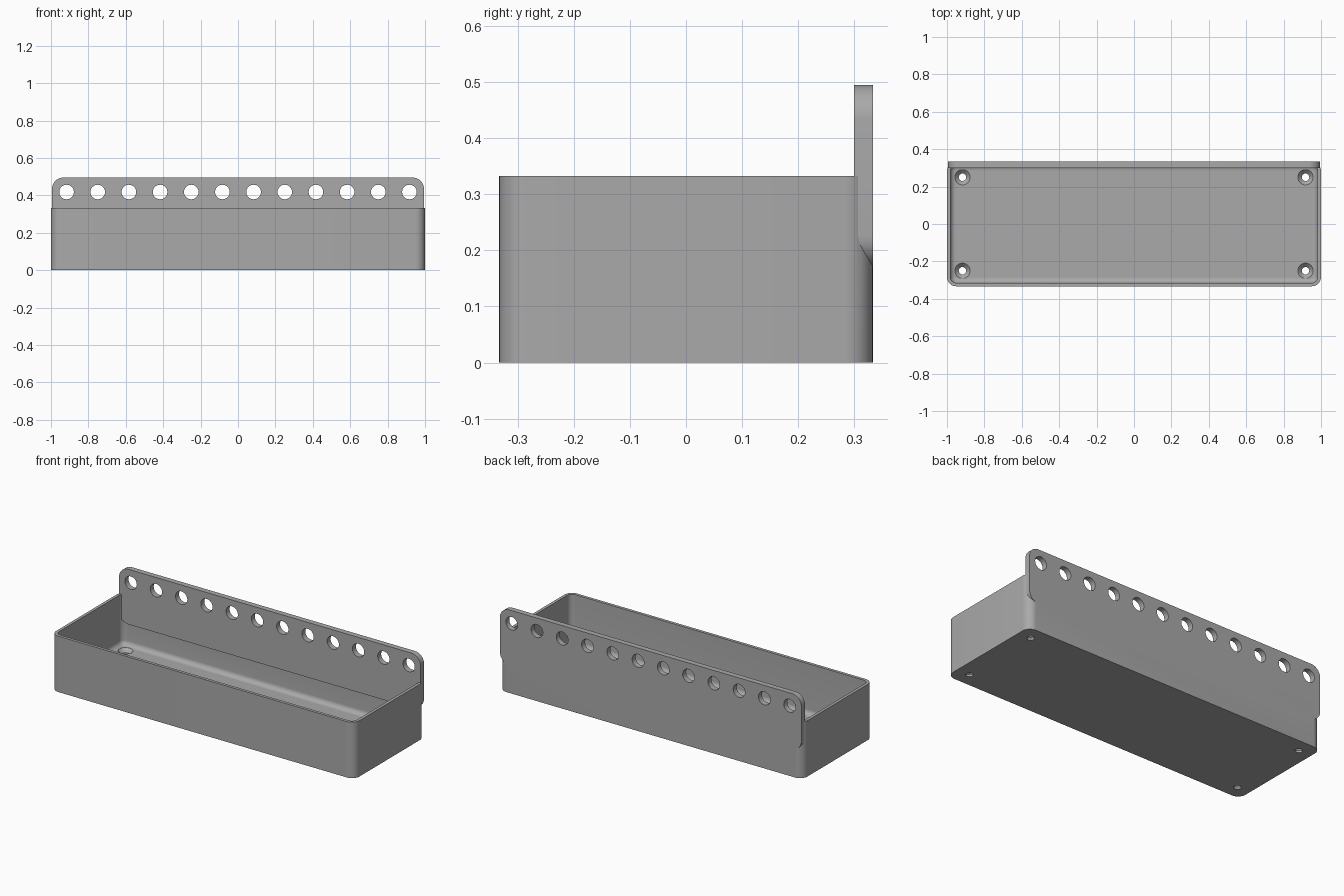
import bpy, bmesh, math

cube = bpy.data.objects.get("Cube")
if cube:
    bpy.data.objects.remove(cube, do_unlink=True)

grey = bpy.data.materials.new("matte grey")
grey.use_nodes = True
GREY = (0.4, 0.4, 0.4, 1)
grey.diffuse_color = GREY
grey.node_tree.nodes["Principled BSDF"].inputs["Base Color"].default_value = GREY


def rounded_rect(hx, hy, r, steps=10):
    """Outline of a rounded rectangle, counter-clockwise."""
    pts = []
    for k, (sx, sy) in enumerate([(1, 1), (-1, 1), (-1, -1), (1, -1)]):
        for i in range(steps + 1):
            a = math.pi / 2 * (k + i / steps)
            pts.append((sx * (hx - r) + r * math.cos(a), sy * (hy - r) + r * math.sin(a)))
    return pts


def loft(name, rings):
    """Closed solid skinned through matching rings of 3D points."""
    bm = bmesh.new()
    loops = [[bm.verts.new(p) for p in ring] for ring in rings]
    for a, b in zip(loops, loops[1:]):
        for i in range(len(a)):
            j = (i + 1) % len(a)
            bm.faces.new((a[i], a[j], b[j], b[i]))
    bm.faces.new(loops[0][::-1])
    bm.faces.new(loops[-1])
    bmesh.ops.recalc_face_normals(bm, faces=bm.faces)
    mesh = bpy.data.meshes.new(name)
    bm.to_mesh(mesh)
    bm.free()
    mesh.materials.append(grey)
    obj = bpy.data.objects.new(name, mesh)
    bpy.context.collection.objects.link(obj)
    return obj


def circle(r, n=32):
    return [(r * math.cos(math.tau * i / n), r * math.sin(math.tau * i / n)) for i in range(n)]


def combine(target, other, operation):
    """Apply a boolean and discard the other solid."""
    mod = target.modifiers.new(operation, 'BOOLEAN')
    mod.operation, mod.object, mod.solver = operation, other, 'EXACT'
    bpy.context.view_layer.objects.active = target
    bpy.ops.object.modifier_apply(modifier=mod.name)
    bpy.data.objects.remove(other, do_unlink=True)


HX, HY, TOP, CORNER = 1.0, 0.333, 0.333, 0.05
WALL, FLOOR, FILLET = 0.018, 0.033, 0.028

# Tray: outer wall, rim, inner wall, filleted floor
profile = [(0, 0), (0, TOP), (WALL, TOP)]
for i in range(9):
    a = math.pi / 2 * i / 8
    profile.append((WALL + FILLET * (1 - math.cos(a)), FLOOR + FILLET * (1 - math.sin(a))))
tray = loft("tray", [[(x, y, z) for x, y in rounded_rect(HX - d, HY - d, max(CORNER - d, 0.003))]
                     for d, z in profile])

# Upright back plate with rounded corners
PLATE_LOW, PLATE_TOP = 0.167, 0.495
mid, half = (PLATE_LOW + PLATE_TOP) / 2, (PLATE_TOP - PLATE_LOW) / 2
outline = rounded_rect(0.994, half, 0.06)
plate = loft("back_plate", [[(x, y, mid + z) for x, z in outline] for y in (0.30, HY)])
combine(tray, plate, 'UNION')

# Row of twelve round holes in the plate
for i in range(12):
    cx = (i - 5.5) / 6
    hole = loft("plate_hole", [[(cx + x, y, 0.418 + z) for x, z in circle(0.039)]
                               for y in (0.25, 0.4)])
    combine(tray, hole, 'DIFFERENCE')

# Countersunk screw holes in the floor corners
for cx in (-0.917, 0.917):
    for cy in (-0.25, 0.25):
        stages = [(0.02, -0.05), (0.02, 0.012), (0.041, FLOOR), (0.041, FLOOR + 0.03)]
        hole = loft("screw_hole", [[(cx + x, cy + y, z) for x, y in circle(r)] for r, z in stages])
        combine(tray, hole, 'DIFFERENCE')

tray.name = "tray_with_back_plate"
bpy.ops.object.select_all(action='DESELECT')
tray.select_set(True)
bpy.context.view_layer.objects.active = tray
bpy.ops.object.shade_smooth_by_angle(angle=math.radians(30))
